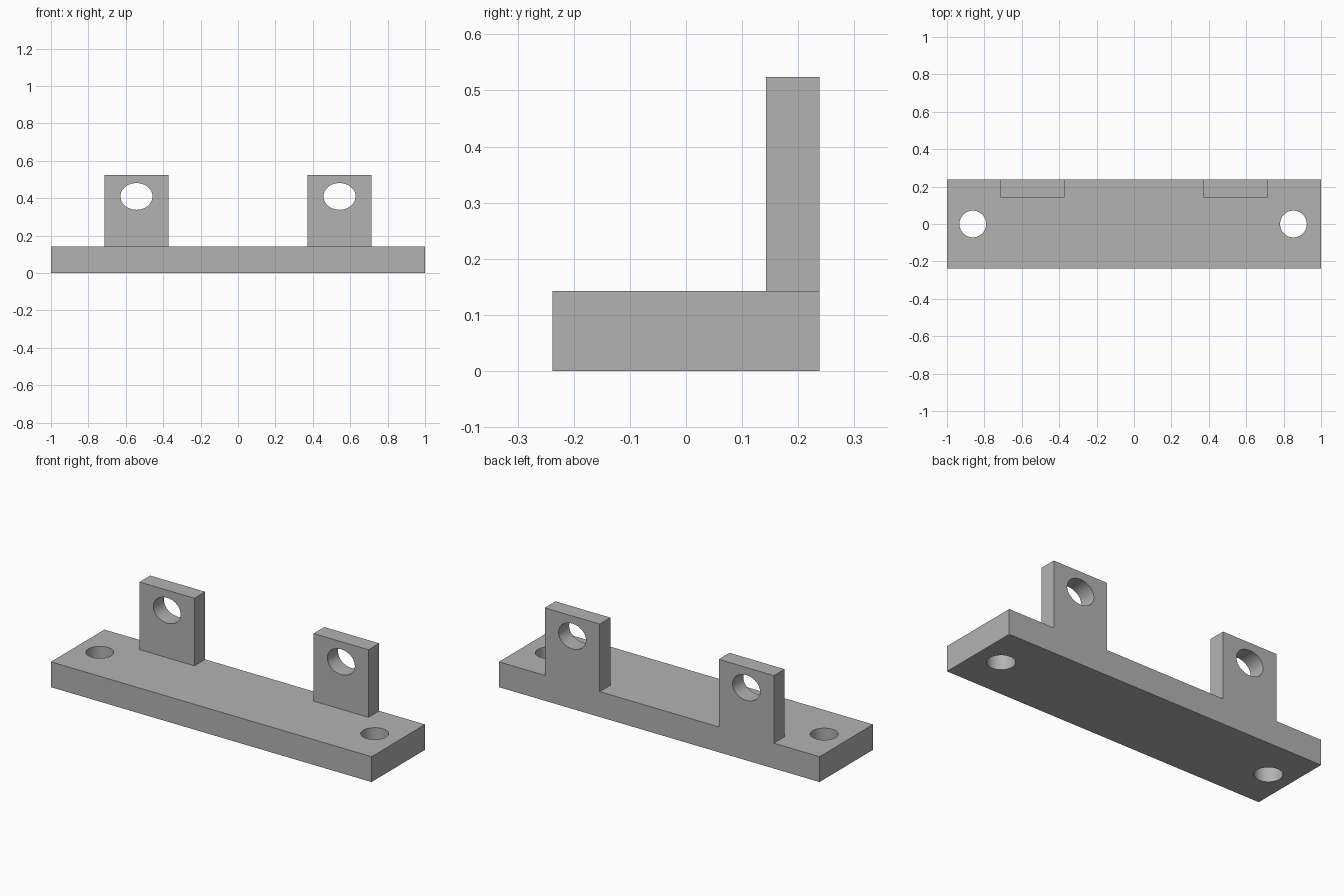
import bpy
import math

cube = bpy.data.objects.get("Cube")
if cube:
    bpy.data.objects.remove(cube, do_unlink=True)

grey = bpy.data.materials.new("plain grey")
grey.use_nodes = True
colour = (0.45, 0.45, 0.45, 1)
grey.diffuse_color = colour
grey.node_tree.nodes["Principled BSDF"].inputs["Base Color"].default_value = colour

U = 1 / 21          # one module; the plate is 42 modules long


def box(name, low, high):
    """Box between two corners, given in modules."""
    centre = [(a + b) / 2 * U for a, b in zip(low, high)]
    bpy.ops.mesh.primitive_cube_add(size=1, location=centre)
    ob = bpy.context.object
    ob.name = name
    ob.scale = [(b - a) * U for a, b in zip(low, high)]
    bpy.ops.object.transform_apply(location=True, rotation=True, scale=True)
    ob.data.materials.append(grey)
    return ob


def cylinder(name, centre, tilt, radius, depth, stretch=1):
    """Round or oval cutter, in modules, stretched along x."""
    bpy.ops.mesh.primitive_cylinder_add(
        vertices=64, radius=radius * U, depth=depth * U,
        location=[c * U for c in centre], rotation=(tilt, 0, 0))
    ob = bpy.context.object
    ob.name = name
    ob.scale.x = stretch
    bpy.ops.object.transform_apply(location=True, rotation=True, scale=True)
    ob.data.materials.append(grey)
    return ob


def combine(target, other, operation):
    """Apply a boolean, then discard the second object."""
    mod = target.modifiers.new(operation.lower(), 'BOOLEAN')
    mod.operation = operation
    mod.solver = 'EXACT'
    mod.object = other
    bpy.context.view_layer.objects.active = target
    bpy.ops.object.modifier_apply(modifier=mod.name)
    bpy.data.objects.remove(other, do_unlink=True)


# Base plate
bracket = box("mounting_bracket", (-21, -5, 0), (21, 5, 3))

for side in (-1, 1):
    # Upright lug, flush with the back edge
    x = side * 11.4
    lug = box("lug", (x - 3.6, 3, 1), (x + 3.6, 5, 11))
    combine(bracket, lug, 'UNION')
    # Oval eye through the lug
    eye = cylinder("eye_cutter", (x, 4, 8.6), math.pi / 2, 1.5, 4, 1.2)
    combine(bracket, eye, 'DIFFERENCE')
    # Bolt hole through the plate, slightly offset towards the right
    bolt = cylinder("bolt_cutter", (side * 18 - 0.1, 0, 1.5), 0, 1.5, 5)
    combine(bracket, bolt, 'DIFFERENCE')

# Smooth hole walls, crisp outer edges
bpy.ops.object.select_all(action='DESELECT')
bracket.select_set(True)
bpy.context.view_layer.objects.active = bracket
bpy.ops.object.shade_smooth_by_angle(angle=math.radians(30))
